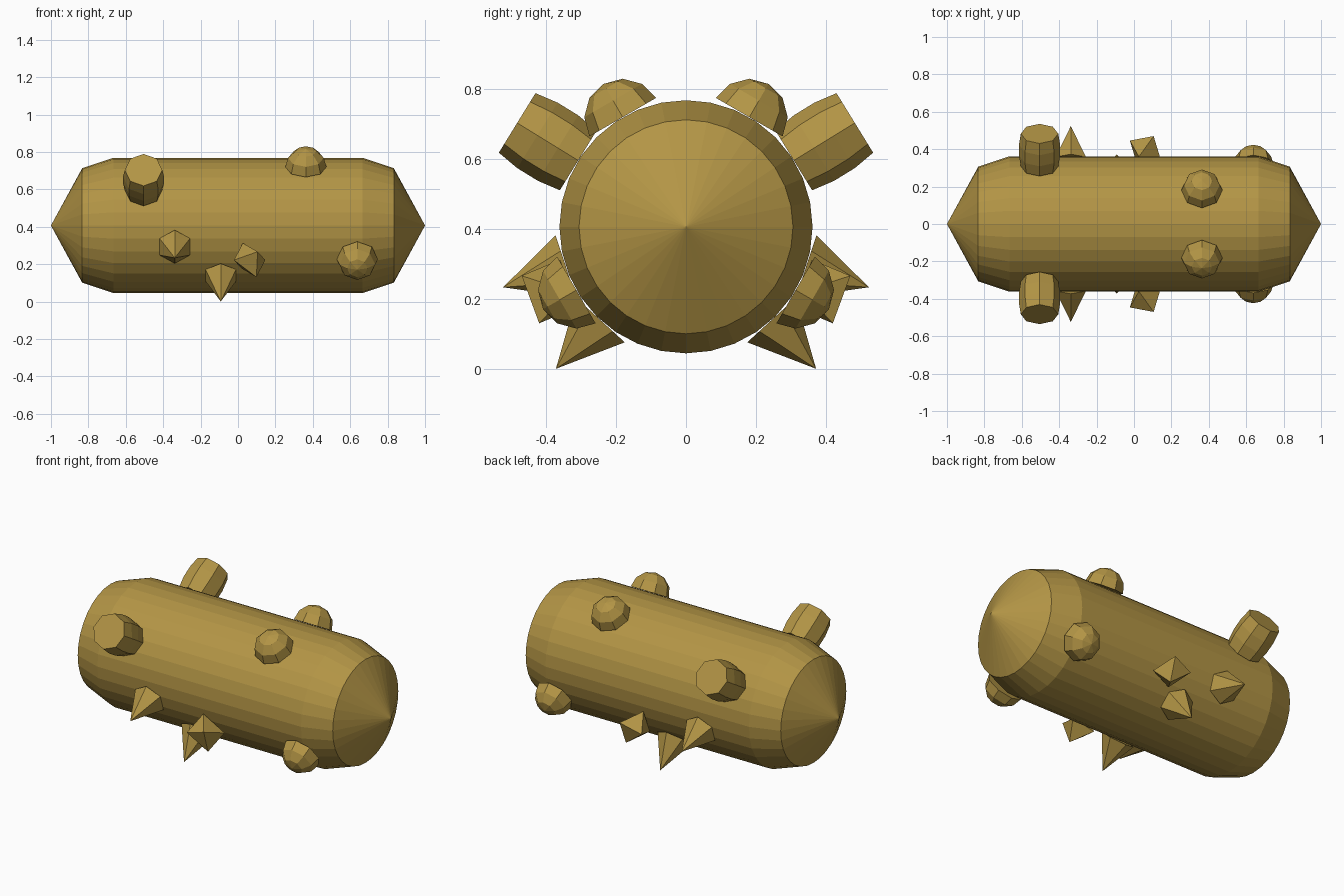
import bpy, bmesh, math
from mathutils import Vector

if "Cube" in bpy.data.objects:
    bpy.data.objects.remove(bpy.data.objects["Cube"])

CENTRE = Vector((0, 0, 0.407))   # body axis
R = 0.362                        # body radius

mat = bpy.data.materials.new("ochre")
mat.diffuse_color = (0.45, 0.30, 0.06, 1)
mat.use_nodes = True
mat.node_tree.nodes["Principled BSDF"].inputs["Base Color"].default_value = mat.diffuse_color


def finish(name, bm, mirror=True):
    bmesh.ops.recalc_face_normals(bm, faces=bm.faces)
    me = bpy.data.meshes.new(name)
    bm.to_mesh(me)
    bm.free()
    me.materials.append(mat)
    ob = bpy.data.objects.new(name, me)
    bpy.context.collection.objects.link(ob)
    if mirror:
        m = ob.modifiers.new("Mirror", 'MIRROR')
        m.use_axis = (False, True, False)
        m.use_mirror_merge = False
    return ob


def lathe(name, profile, sides, origin, axis, ref, mirror=True):
    """Revolve (radius, height) points about axis; ref points at the first vertex."""
    bm = bmesh.new()
    side = axis.cross(ref)
    rings = []
    for r, h in profile:
        n = sides if r > 0 else 1
        rings.append([bm.verts.new(origin + axis * h + r * (
            ref * math.cos(2 * math.pi * k / sides) + side * math.sin(2 * math.pi * k / sides)))
            for k in range(n)])
    for a, b in zip(rings, rings[1:]):
        for k in range(sides):
            j = (k + 1) % sides
            loop = [a[k % len(a)], a[j % len(a)], b[j % len(b)], b[k % len(b)]]
            bm.faces.new(list(dict.fromkeys(loop)))
    for ring in (rings[0], rings[-1]):
        if len(ring) > 1:
            bm.faces.new(ring)
    return finish(name, bm, mirror)


def stud(name, profile, sides, x, angle):
    """Radial attachment on the body, mirrored to the other side."""
    a = math.radians(angle)
    out = Vector((0, math.cos(a), math.sin(a)))
    tangent = Vector((0, -math.sin(a), math.cos(a)))
    lathe(name, profile, sides, CENTRE + out * R + Vector((x, 0, 0)), out, tangent)


# Body: cylinder with chamfered shoulders and pointed ends
lathe("body", [(0, -1), (0.306, -0.833), (R, -0.665), (R, 0.665), (0.306, 0.833), (0, 1)],
      32, CENTRE, Vector((1, 0, 0)), Vector((0, 0, 1)), mirror=False)

# Barrel-shaped stumps
stud("barrel_stump", [(0.1, 0), (0.11, 0.068), (0.11, 0.137), (0.1, 0.205)], 8, -0.505, 31.6)

# Faceted domes
dome = [(0.11 * math.cos(math.radians(t)), 0.11 * math.sin(math.radians(t))) for t in (0, 30, 60)]
dome.append((0, 0.11))
stud("upper_dome", dome, 8, 0.363, 60)
stud("lower_dome", dome, 8, 0.638, -30)

# Six-sided spikes
spike = [(0.094, 0), (0, 0.189)]
stud("middle_spike", spike, 6, -0.338, -18.3)
stud("bottom_spike", spike, 6, -0.092, -47.5)

# Tilted octahedral crystals
bm = bmesh.new()
for v in ((-0.036, -0.03, 0.091), (0.084, -0.056, 0), (0.043, 0.08, 0.045)):
    for s in (1, -1):
        bm.verts.new(Vector((0.062, 0.39, 0.222)) + s * Vector(v))
bmesh.ops.convex_hull(bm, input=bm.verts)
finish("crystal", bm)
